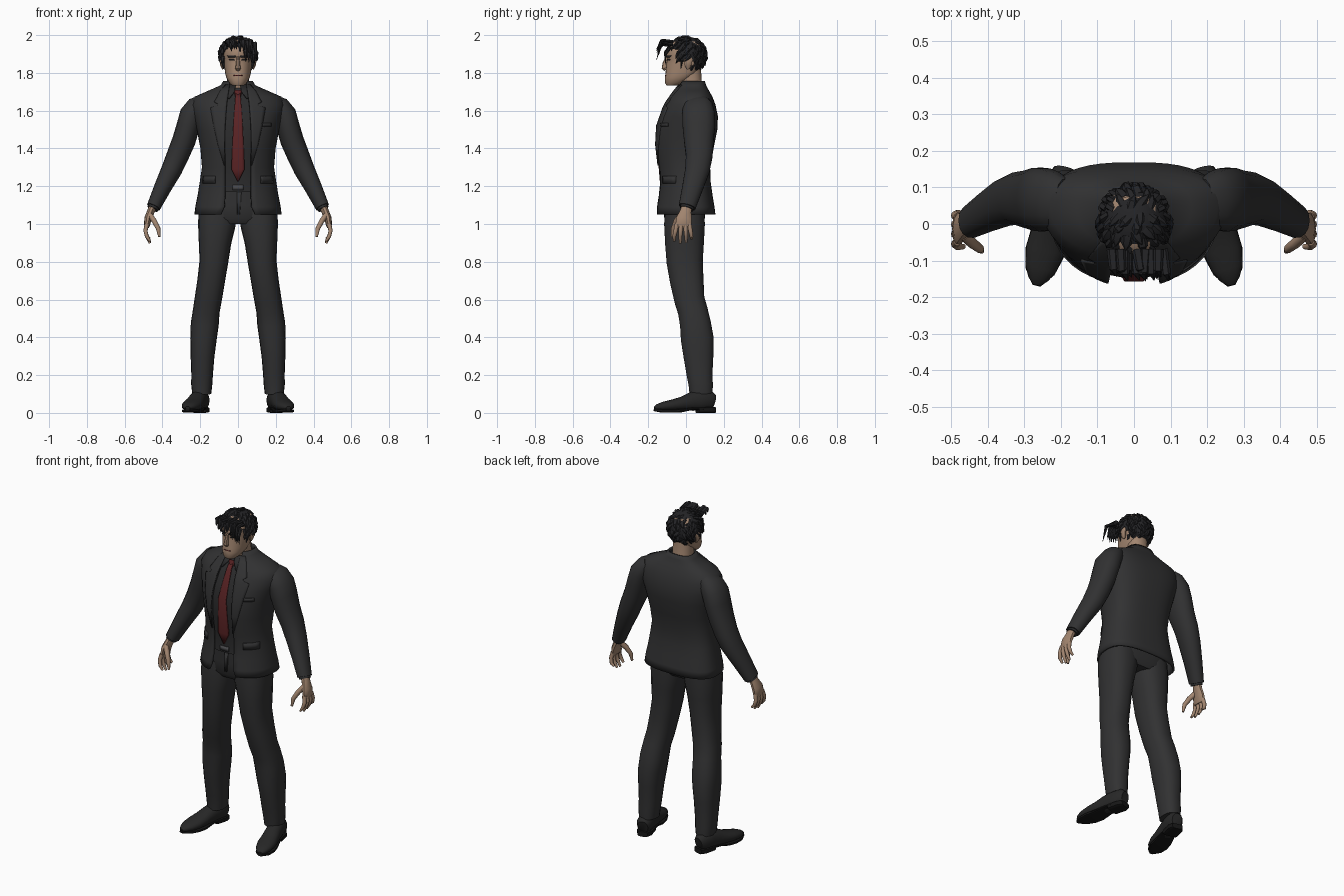
import bpy, bmesh, math, random
from mathutils import Vector

random.seed(4)


def mat(name, r, g, b):
    m = bpy.data.materials.new(name)
    m.diffuse_color = (r, g, b, 1)
    return m


SUIT = mat("charcoal_suit", .031, .031, .032)
SHIRT = mat("dark_shirt", .024, .024, .025)
TIE = mat("dark_red_tie", .105, .017, .018)
SKIN = mat("skin", .36, .235, .16)
HAIR = mat("black_hair", .017, .017, .019)
SHOE = mat("black_leather", .02, .02, .02)
SOLE = mat("sole_black", .008, .008, .008)
METAL = mat("buckle_grey", .07, .07, .075)


def finish(name, bm, material, mirror=False, thick=0):
    bmesh.ops.recalc_face_normals(bm, faces=bm.faces)
    me = bpy.data.meshes.new(name)
    bm.to_mesh(me)
    bm.free()
    me.materials.append(material)
    ob = bpy.data.objects.new(name, me)
    bpy.context.collection.objects.link(ob)
    if thick:
        s = ob.modifiers.new("thickness", 'SOLIDIFY')
        s.thickness, s.offset = thick, 0
    if mirror:
        ob.modifiers.new("mirror", 'MIRROR').use_mirror_merge = False
    return ob


def skin_rings(bm, rings, closed=True, cap=True):
    vs = [[bm.verts.new(p) for p in r] for r in rings]
    n = len(vs[0])
    for a, b in zip(vs, vs[1:]):
        for i in range(n if closed else n - 1):
            j = (i + 1) % n
            bm.faces.new((a[i], a[j], b[j], b[i]))
    if cap:
        bm.faces.new(vs[0])
        bm.faces.new(vs[-1])


def spow(v, e):
    return math.copysign(abs(v) ** (2 / e), v)


def tube(bm, pts, n=14, e=2.2):
    """Rings of (x, y, z, rx, ry) set square to the path."""
    c = [Vector(p[:3]) for p in pts]
    rings = []
    for i, p in enumerate(pts):
        t = (c[min(i + 1, len(c) - 1)] - c[max(i - 1, 0)]).normalized()
        u = (Vector((1, 0, 0)) - t * t.x).normalized()
        v = t.cross(u)
        rings.append([c[i] + u * p[3] * spow(math.cos(a), e) + v * p[4] * spow(math.sin(a), e)
                      for a in (2 * math.pi * k / n for k in range(n))])
    skin_rings(bm, rings)


def tubes(name, paths, material, mirror=True, n=14, e=2.2):
    bm = bmesh.new()
    for p in paths:
        tube(bm, p, n, e)
    return finish(name, bm, material, mirror)


EF, EB = 2.2, 2.7


def profile(table, z):
    """Interpolated (half width, front, back, gap) at height z."""
    z = min(max(z, table[0][0]), table[-1][0])
    for a, b in zip(table, table[1:]):
        if z <= b[0]:
            k = (z - a[0]) / (b[0] - a[0])
            return [p + (q - p) * k for p, q in zip(a[1:], b[1:])]


def body(name, table, material, inset=0, opening=False, n=40, thick=0, z0=-9, z1=9):
    rings = []
    for z in [z0] * (z0 > 0) + [r[0] for r in table if z0 < r[0] < z1] + [z1] * (z1 < 9):
        hw, f, b, gap = profile(table, z)
        hw, f, b = hw - inset, f + inset, b - inset
        cy = f + .6 * (b - f)
        t0 = math.asin((gap / hw) ** (EF / 2)) if opening else 0
        ring = []
        for i in range(n + 1 if opening else n):
            t = t0 + (2 * math.pi - 2 * t0) * i / n
            front = math.cos(t) > 0
            e = EF if front else EB
            ring.append((hw * spow(math.sin(t), e),
                         cy - (cy - f if front else b - cy) * spow(math.cos(t), e), z))
        rings.append(ring)
    bm = bmesh.new()
    skin_rings(bm, rings, not opening, not opening)
    return finish(name, bm, material, thick=thick)


def patch(name, table, rows, material, lift, mirror=False, thick=.008, cols=5):
    """Thin plate of rows (z, x0, x1) laid on the front of a body."""
    rings = []
    for z, x0, x1 in rows:
        hw, f, b, _ = profile(table, z)
        cy = f + .6 * (b - f)
        xs = [x0 + (x1 - x0) * i / cols for i in range(cols + 1)]
        rings.append([(x, cy - (cy - f) * max(0, 1 - abs(x / hw) ** EF) ** (1 / EF) - lift, z) for x in xs])
    bm = bmesh.new()
    skin_rings(bm, rings, False, False)
    return finish(name, bm, material, mirror, thick)


# Jacket, open at the front: z, half width, front, back, half opening
COAT = [(1.05, .225, -.16, .15, .09), (1.09, .22, -.155, .145, .072), (1.15, .208, -.145, .135, .068),
        (1.22, .197, -.138, .125, .068), (1.30, .185, -.145, .122, .068), (1.40, .193, -.16, .14, .07),
        (1.50, .212, -.158, .16, .07), (1.57, .232, -.138, .163, .066), (1.63, .245, -.108, .15, .06),
        (1.67, .225, -.085, .135, .055), (1.70, .155, -.062, .118, .05), (1.73, .088, -.042, .102, .045),
        (1.755, .072, -.03, .094, .045)]
body("jacket", COAT, SUIT, opening=True, thick=.012)
body("shirt", COAT, SHIRT, inset=.012, z0=1.17, z1=1.72)
patch("lapel", COAT, [(1.735, .045, .066), (1.70, .05, .095), (1.645, .058, .125), (1.635, .059, .108),
                      (1.625, .06, .108), (1.615, .061, .145), (1.52, .068, .128), (1.42, .07, .105),
                      (1.31, .068, .072)], SUIT, .009, True)
patch("pocket_flap", COAT, [(1.255, .12, .182), (1.215, .12, .185)], SUIT, .01, True)
patch("breast_pocket", COAT, [(1.535, .125, .175), (1.515, .125, .175)], SUIT, .008)

# Tie, knot and shirt collar
patch("tie", COAT, [(1.69, -.012, .012), (1.66, -.015, .015), (1.5, -.026, .026), (1.29, -.035, .035),
                    (1.225, -.002, .002)], TIE, -.004)
tubes("tie_knot", [[(0, -.052, 1.705, .021, .012), (0, -.072, 1.665, .013, .01)]], TIE, False)
patch("collar_wing", COAT, [(1.735, .012, .048), (1.70, .018, .058), (1.665, .045, .052)], SHIRT, .0, True)

# Sleeves and cuffs
tubes("sleeve", [[(.19, .06, 1.645, .04, .065), (.215, .063, 1.625, .056, .08), (.245, .066, 1.58, .064, .088),
                  (.263, .068, 1.52, .062, .088), (.287, .068, 1.44, .062, .08), (.32, .07, 1.36, .059, .072),
                  (.352, .06, 1.285, .055, .066), (.40, .034, 1.19, .046, .056), (.447, .006, 1.09, .037, .046)]], SUIT)
tubes("shirt_cuff", [[(.44, .01, 1.105, .03, .038), (.452, .003, 1.08, .03, .037)]], SHIRT)

# Hands: palm, four fingers and thumb
hand = [[(.448, .006, 1.10, .022, .028), (.462, -.002, 1.065, .02, .031), (.476, -.01, 1.03, .02, .042),
         (.482, -.014, .995, .016, .044), (.482, -.014, .98, .01, .04)]]
for y, low, spread in ((-.048, .91, -.014), (-.026, .898, -.004), (-.003, .903, .004), (.018, .922, .011)):
    hand.append([(.482, y, 1.0, .012, .012), (.49, y + spread * .5, .965, .011, .0115),
                 (.483, y + spread, .935, .010, .010), (.466, y + spread, low, .006, .007)])
hand.append([(.465, -.03, 1.045, .014, .016), (.443, -.052, 1.015, .014, .015),
             (.422, -.068, .975, .012, .012), (.416, -.074, .932, .006, .007)])
tubes("hand", hand, SKIN, n=10)

# Trousers: hips, legs and belt
HIPS = [(1.0, .15, -.095, .08, 0), (1.03, .195, -.115, .1, 0), (1.10, .19, -.118, .105, 0), (1.19, .17, -.12, .108, 0)]
body("trouser_hips", HIPS, SUIT)
patch("trouser_fly", HIPS, [(1.17, -.004, .018), (1.05, -.004, .01)], SUIT, .003)
body("belt", [(1.175, .176, -.127, .11, 0), (1.21, .176, -.127, .11, 0)], SHOE)
patch("buckle", [(1.17, .176, -.127, .11, 0), (1.22, .176, -.127, .11, 0)],
      [(1.207, -.028, .028), (1.18, -.028, .028)], METAL, .003)
tubes("trouser_leg", [[(.108, -.006, 1.08, .098, .104), (.112, -.008, 1.0, .1, .109), (.122, -.008, .9, .086, .104),
                       (.128, -.007, .8, .076, .097), (.142, .004, .7, .073, .09), (.158, .018, .6, .072, .081),
                       (.168, .036, .54, .071, .08), (.176, .05, .47, .074, .083), (.183, .06, .39, .07, .088),
                       (.188, .066, .30, .063, .08), (.19, .072, .2, .057, .069), (.192, .078, .15, .056, .065),
                       (.192, .08, .10, .05, .062)]], SUIT, n=18, e=2.4)

# Shoes: upper, sole and heel along a turned-out line
def along(y, z, rx, rz):
    return (.195 + (.12 - y) * .25, y, z, rx, rz)


tubes("shoe", [[along(.148, .06, .03, .035), along(.13, .065, .043, .052), along(.07, .067, .045, .055),
                along(.03, .06, .046, .05), along(-.02, .049, .05, .037), along(-.07, .041, .053, .03),
                along(-.12, .035, .044, .024), along(-.15, .03, .028, .017), along(-.166, .026, .012, .008)]], SHOE, n=18)
tubes("shoe_sole", [[along(.15, .024, .032, .007), along(.12, .024, .045, .007), along(.03, .022, .044, .007),
                     along(-.03, .011, .052, .009), along(-.08, .01, .054, .009), along(-.13, .011, .041, .009),
                     along(-.168, .016, .012, .007)]], SOLE, n=16, e=4)
tubes("shoe_heel", [[along(.152, .015, .03, .015), along(.125, .015, .045, .015), along(.06, .015, .043, .015)]], SOLE, e=4)

# Neck and head
tubes("neck", [[(0, .04, 1.67, .062, .058), (0, .028, 1.73, .058, .058), (0, .02, 1.82, .058, .06)]], SKIN, False, 18)
HEAD = [(1.733, .03, -.103, -.045, 0), (1.745, .045, -.11, -.02, 0), (1.775, .062, -.112, .03, 0),
        (1.80, .068, -.108, .06, 0), (1.85, .075, -.104, .085, 0), (1.875, .077, -.1, .09, 0),
        (1.89, .078, -.106, .093, 0), (1.93, .077, -.1, .092, 0), (1.965, .06, -.075, .075, 0), (1.98, .03, -.04, .04, 0)]
body("head", HEAD, SKIN, n=28)
tubes("nose", [[(0, -.1, 1.885, .008, .008), (0, -.112, 1.85, .01, .012), (0, -.115, 1.825, .015, .014),
                (0, -.108, 1.815, .011, .008)]], SKIN, False, 8)
tubes("ear", [[(.08, .012, 1.82, .004, .008), (.084, .01, 1.84, .01, .018), (.088, .014, 1.87, .011, .022),
               (.086, .016, 1.89, .005, .012)]], SKIN, n=10)
patch("eyebrow", HEAD, [(1.892, .014, .056), (1.883, .012, .05)], HAIR, .003, True, .006)
patch("eye", HEAD, [(1.872, .02, .046), (1.865, .018, .044)], SHIRT, .001, True, .005)
patch("mouth", HEAD, [(1.788, -.022, .022), (1.784, -.022, .022)], TIE, .0, False, .004)

# Hair: cap cut along the hairline, covered in locks
C = Vector((0, .004, 1.893))
R = Vector((.091, .099, .095))
bm = bmesh.new()
bmesh.ops.create_uvsphere(bm, u_segments=28, v_segments=18, radius=1)
for v in bm.verts:
    v.co = Vector((v.co.x * R.x, v.co.y * R.y, v.co.z * R.z)) + C


def hairline(y):
    return 1.925 if y < -.045 else 1.865 if y < .035 else 1.805


bmesh.ops.delete(bm, geom=[f for f in bm.faces if f.calc_center_median().z < hairline(f.calc_center_median().y)],
                 context='FACES')
finish("hair_cap", bm, HAIR, thick=.008)


def lock(bm, p, d1, d2, r):
    q = p + d1
    tube(bm, [(*p, r, r * .7), (*q, r * .85, r * .6), (*(q + d2), .001, .001)], 6)


bm = bmesh.new()
for i in range(130):
    z = 1 - 1.75 * (i + .5) / 130
    a = i * 2.39996
    s = math.sqrt(1 - z * z)
    nrm = Vector((s * math.cos(a), s * math.sin(a), z))
    p = C + Vector((nrm.x * R.x, nrm.y * R.y, nrm.z * R.z)) * .95
    if p.z < hairline(p.y) + .012:
        continue
    flow = Vector((nrm.x * .5 + random.uniform(-.4, .4), -.5 if p.y < .03 else .25, -.55))
    flow = (flow - nrm * flow.dot(nrm)).normalized()
    lock(bm, p, flow * .02 + nrm * .008, flow * .02 + nrm * random.uniform(-.004, .005), random.uniform(.013, .018))
# Forelock pushed forward and falling over one side of the brow
for i in range(13):
    x = -.06 + i * .0115
    p = Vector((x, -.07, 1.955 + random.uniform(-.012, .012)))
    fall = -.03 - max(0, x) * .75 + random.uniform(-.012, .006)
    lock(bm, p, Vector((random.uniform(-.006, .01), -.05 - random.uniform(0, .015), .008)),
         Vector((.008, -.022, fall)), .015)
for x, z in ((.035, 1.925), (.052, 1.92), (.066, 1.915), (.078, 1.91)):
    lock(bm, Vector((x, -.085, z + .02)), Vector((.004, -.025, -.035)), Vector((.002, .002, -.05)), .012)
# Sideburns
for s in (-1, 1):
    lock(bm, Vector((s * .079, -.02, 1.885)), Vector((0, -.004, -.03)), Vector((-s * .004, -.004, -.035)), .012)
finish("hair_locks", bm, HAIR)

# Smooth shading with sharp creases kept
for o in bpy.data.objects:
    o.select_set(True)
bpy.context.view_layer.objects.active = bpy.data.objects["jacket"]
bpy.ops.object.shade_smooth_by_angle(angle=math.radians(40))
